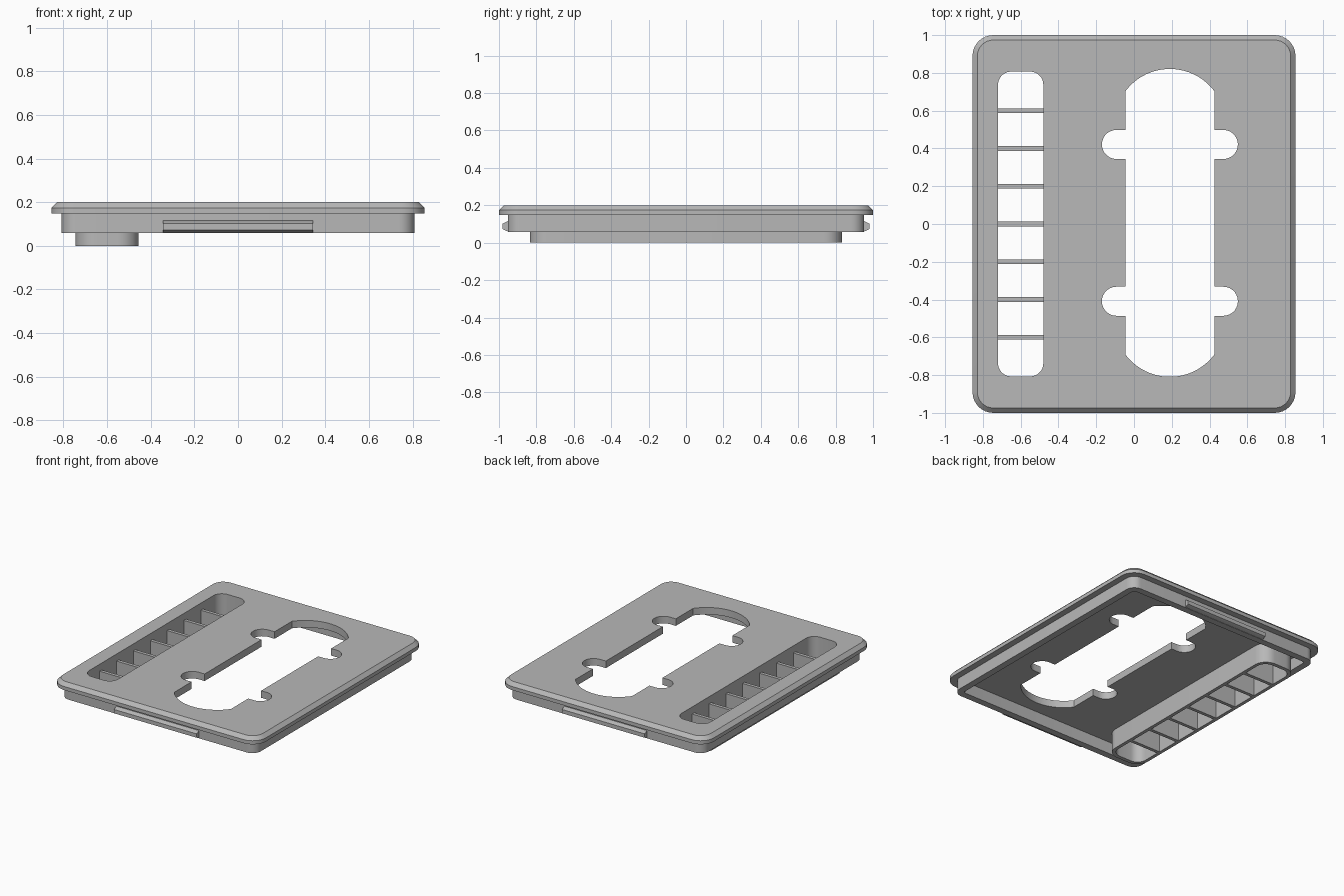
import bpy, bmesh
from math import cos, sin, radians

cube = bpy.data.objects.get("Cube")
if cube:
    bpy.data.objects.remove(cube, do_unlink=True)

grey = bpy.data.materials.new("light_grey_plastic")
grey.use_nodes = True
colour = (0.48, 0.48, 0.48, 1)
grey.diffuse_color = colour
grey.node_tree.nodes["Principled BSDF"].inputs["Base Color"].default_value = colour


def arc(cx, cy, r, start, end, steps):
    angles = [radians(start + (end - start) * i / steps) for i in range(steps + 1)]
    return [(cx + r * cos(a), cy + r * sin(a)) for a in angles]


def rounded_rect(hx, hy, r, cx=0):
    corners = [(1, 1, 0), (-1, 1, 90), (-1, -1, 180), (1, -1, 270)]
    return [p for sx, sy, a in corners
            for p in arc(cx + sx * (hx - r), sy * (hy - r), r, a, a + 90, 8)]


def finish(name, bm):
    bmesh.ops.recalc_face_normals(bm, faces=bm.faces)
    mesh = bpy.data.meshes.new(name)
    bm.to_mesh(mesh)
    bm.free()
    mesh.materials.append(grey)
    obj = bpy.data.objects.new(name, mesh)
    bpy.context.collection.objects.link(obj)
    bpy.ops.object.select_all(action='DESELECT')
    obj.select_set(True)
    bpy.context.view_layer.objects.active = obj
    bpy.ops.object.shade_smooth_by_angle(angle=radians(30))
    return obj


def solid(name, levels, holes):
    """Loft an outline through its levels, with straight holes cut through."""
    bm = bmesh.new()
    bottom, top = levels[0][1], levels[-1][1]
    cap_edges = {bottom: [], top: []}
    for stack in [levels] + [[(h, bottom), (h, top)] for h in holes]:
        rings = [[bm.verts.new((x, y, z)) for x, y in loop] for loop, z in stack]
        n = len(rings[0])
        for a, b in zip(rings, rings[1:]):
            for i in range(n):
                j = (i + 1) % n
                bm.faces.new((a[i], a[j], b[j], b[i]))
        for ring, z in ((rings[0], bottom), (rings[-1], top)):
            cap_edges[z] += [bm.edges.get((ring[i], ring[(i + 1) % n])) for i in range(n)]
    for edges in cap_edges.values():
        bmesh.ops.triangle_fill(bm, use_beauty=True, use_dissolve=False,
                                edges=edges, normal=(0, 0, 1))
    return finish(name, bm)


# Large opening: one quarter of the outline, mirrored about both axes
quarter = ([(0.235, 0.338)] + arc(0.283, 0.415, 0.077, -90, 90, 14)
           + [(0.235, 0.492)] + arc(0, 0.521, 0.294, 36.9, 87, 9))
half = quarter + [(-x, y) for x, y in reversed(quarter)]
outline = half + [(x, -y) for x, y in reversed(half)]
opening = [(x + 0.19, y + 0.006) for x, y in outline]

# Lid plate with a chamfered top edge
SLOT_X = -0.6
UNDERSIDE = 0.147
slot = rounded_rect(0.12, 0.807, 0.07, SLOT_X)
rim = rounded_rect(0.855, 1, 0.11)
solid("lid_plate",
      [(rim, UNDERSIDE), (rim, 0.174), (rounded_rect(0.829, 0.974, 0.084), 0.2)],
      [opening, slot])

# Skirt below the lid
skirt = rounded_rect(0.808, 0.953, 0.07)
solid("skirt", [(skirt, 0.058), (skirt, UNDERSIDE)], [rounded_rect(0.758, 0.903, 0.02)])

# Open tube below the slot
tube = rounded_rect(0.145, 0.835, 0.095, SLOT_X)
solid("slot_tube", [(tube, 0), (tube, UNDERSIDE)], [slot])

# Dividers across the slot
bm = bmesh.new()
bmesh.ops.create_cube(bm, size=1)
bmesh.ops.scale(bm, vec=(0.24, 0.025, UNDERSIDE), verts=bm.verts)
bmesh.ops.translate(bm, vec=(SLOT_X, -0.6, UNDERSIDE / 2), verts=bm.verts)
dividers = finish("slot_dividers", bm)
array = dividers.modifiers.new("Array", 'ARRAY')
array.count = 7
array.use_relative_offset = False
array.use_constant_offset = True
array.constant_offset_displace = (0, 0.2, 0)

# Snap ridges on the front and back of the skirt
bm = bmesh.new()
profile = [(-0.94, 0.06), (-0.953, 0.06), (-0.981, 0.073),
           (-0.981, 0.102), (-0.953, 0.116), (-0.94, 0.116)]
face = bm.faces.new([bm.verts.new((-0.343, y, z)) for y, z in profile])
new = bmesh.ops.extrude_face_region(bm, geom=[face], use_keep_orig=True)["geom"]
bmesh.ops.translate(bm, vec=(0.686, 0, 0),
                    verts=[v for v in new if isinstance(v, bmesh.types.BMVert)])
ridges = finish("snap_ridges", bm)
ridges.modifiers.new("Mirror", 'MIRROR').use_axis = (False, True, False)
